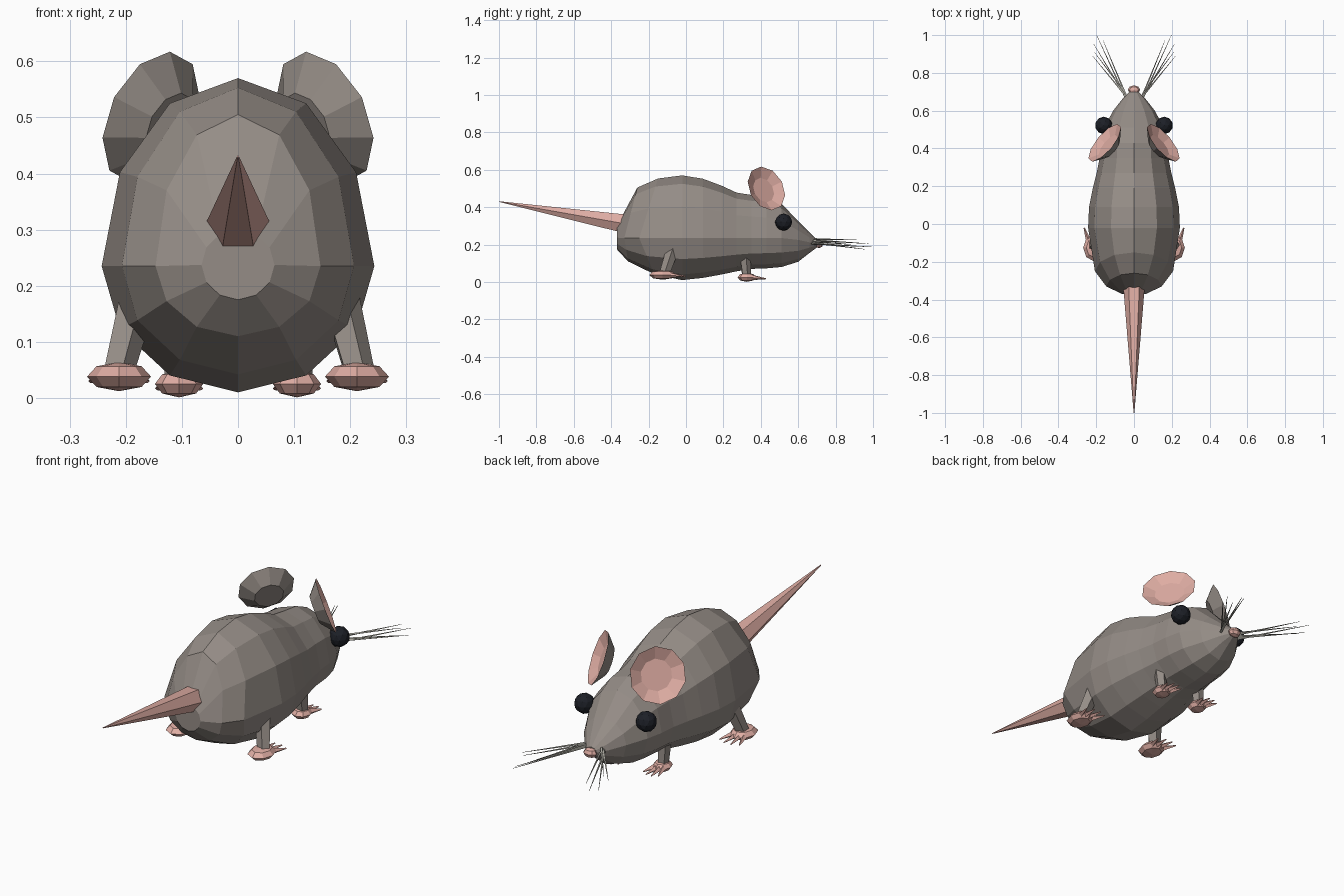
import bpy, bmesh, math
from mathutils import Vector, Matrix

if "Cube" in bpy.data.objects:
    bpy.data.objects.remove(bpy.data.objects["Cube"])


def material(name, rgb):
    m = bpy.data.materials.new(name)
    m.diffuse_color = (*rgb, 1)
    m.use_nodes = True
    m.node_tree.nodes["Principled BSDF"].inputs["Base Color"].default_value = m.diffuse_color
    return m


FUR = material("grey fur", (0.30, 0.265, 0.24))
PINK = material("pink skin", (0.74, 0.42, 0.37))
BLACK = material("eye black", (0.012, 0.014, 0.02))
HAIR = material("whisker grey", (0.42, 0.41, 0.36))


def finish(name, bm, *mats):
    bmesh.ops.recalc_face_normals(bm, faces=bm.faces)
    me = bpy.data.meshes.new(name)
    bm.to_mesh(me)
    bm.free()
    for m in mats:
        me.materials.append(m)
    ob = bpy.data.objects.new(name, me)
    bpy.context.collection.objects.link(ob)
    return ob


def loft(bm, rings):
    """Skin a list of point rings and cap both ends; return the faces in order."""
    loops = [[bm.verts.new(p) for p in r] for r in rings]
    n, faces = len(loops[0]), []
    for a, b in zip(loops, loops[1:]):
        for i in range(n):
            j = (i + 1) % n
            faces.append(bm.faces.new((a[i], a[j], b[j], b[i])))
    faces.append(bm.faces.new(loops[0][::-1]))
    faces.append(bm.faces.new(loops[-1]))
    return faces


def rod(bm, a, b, r1, r2, sides, turn=0):
    """Tapered prism between two points."""
    a, b = Vector(a), Vector(b)
    d = b - a
    x = d.cross(Vector((0, 0, 1)))
    x = x.normalized() if x.length > 1e-4 else Vector((1, 0, 0))
    z = x.cross(d).normalized()
    angs = [2 * math.pi * i / sides + turn for i in range(sides)]
    loft(bm, [[c + r * (x * math.cos(t) + z * math.sin(t)) for t in angs]
              for c, r in ((a, r1), (b, r2))])


def blob(bm, centre, size):
    """Faceted flattened ball."""
    m = Matrix.Translation(centre) @ Matrix.Diagonal((*size, 1))
    bmesh.ops.create_uvsphere(bm, u_segments=8, v_segments=4, radius=1, matrix=m)


# Body: y, half width, top, bottom, mid height, top shift, bottom shift
BODY = [
    (-.37, .065, .30, .175, .237, 0, 0),
    (-.33, .147, .505, .11, .235, .07, .02),
    (-.25, .207, .553, .042, .235, .10, .08),
    (-.02, .243, .57, .01, .235, 0, 0),
    (.09, .238, .552, .022, .235, 0, 0),
    (.19, .218, .515, .04, .235, 0, 0),
    (.27, .198, .478, .057, .235, 0, 0),
    (.35, .182, .465, .07, .235, 0, 0),
    (.43, .175, .455, .073, .235, 0, 0),
    (.51, .158, .42, .08, .235, 0, 0),
    (.60, .11, .325, .108, .225, 0, 0),
    (.66, .063, .265, .155, .212, 0, 0),
    (.70, .025, .225, .185, .205, 0, 0),
]
rings = []
for y, w, top, bot, mid, ts, bs in BODY:
    ring = []
    for i in range(12):
        t = math.pi * i / 6
        s = math.sin(t)
        ring.append((w * math.cos(t), y + (ts * s if s > 0 else -bs * s),
                     mid + s * ((top - mid) if s > 0 else (mid - bot))))
    rings.append(ring)
bm = bmesh.new()
loft(bm, rings)
finish("body", bm, FUR)

# Tail
bm = bmesh.new()
rod(bm, (0, -.33, .312), (0, -1, .43), .057, .002, 6)
finish("tail", bm, PINK)

# Nose
bm = bmesh.new()
blob(bm, (0, .71, .203), (.033, .024, .022))
finish("nose", bm, PINK)

for s, side in ((1, "right"), (-1, "left")):
    # Ear: shallow bowl, fur outside and skin inside
    n = Vector((.72 * s, .60, .35)).normalized()
    u = Vector((0, 0, 1))
    u = (u - n * u.dot(n)).normalized()
    h = n.cross(u)
    c = Vector((.155 * s, .43, .50))
    rings = [[c + n * d + r * (h * math.cos(t) + u * math.sin(t))
              for t in (math.pi * (i + .5) / 5 for i in range(10))]
             for d, r in ((-.05, .065), (0, .125), (-.025, .07))]
    bm = bmesh.new()
    faces = loft(bm, rings)
    for f in faces[10:20] + faces[-1:]:
        f.material_index = 1
    finish(side + "_ear", bm, FUR, PINK)

    # Eye
    bm = bmesh.new()
    bmesh.ops.create_icosphere(bm, subdivisions=2, radius=.046,
                               matrix=Matrix.Translation((.16 * s, .522, .32)))
    finish(side + "_eye", bm, BLACK)

    # Whiskers
    bm = bmesh.new()
    for i, tip in enumerate(((.198, 1, .187), (.215, .955, .175), (.22, .89, .20),
                             (.165, .975, .205), (.21, .91, .225))):
        rod(bm, (.045 * s, .665 + .006 * i, .205 + .006 * i),
            (tip[0] * s, tip[1], tip[2]), .006, .001, 3)
    finish(side + "_whiskers", bm, HAIR)

    # Legs and feet: hip, ankle, leg radius, palm centre, palm size, toe tip y, toe spread
    for part, hip, ankle, r, pc, ps, ty, sp in (
            ("rear", (.18, -.07, .18), (.215, -.115, .045), .036,
             (.212, -.125, .038), (.057, .072, .026), .005, .052),
            ("front", (.11, .315, .14), (.108, .325, .03), .03,
             (.105, .325, .025), (.043, .05, .024), .435, .04)):
        bm = bmesh.new()
        rod(bm, (hip[0] * s, *hip[1:]), (ankle[0] * s, *ankle[1:]), r, r * .8, 5)
        finish(f"{side}_{part}_leg", bm, FUR)
        bm = bmesh.new()
        blob(bm, (pc[0] * s, *pc[1:]), ps)
        for k in (-1, -.35, .35, 1):
            rod(bm, ((pc[0] + k * sp * .5) * s, pc[1] + ps[1] * .4, pc[2]),
                ((pc[0] + k * sp) * s, ty - .025 * abs(k), pc[2] - .008),
                .015, .003, 4)
        finish(f"{side}_{part}_foot", bm, PINK)
